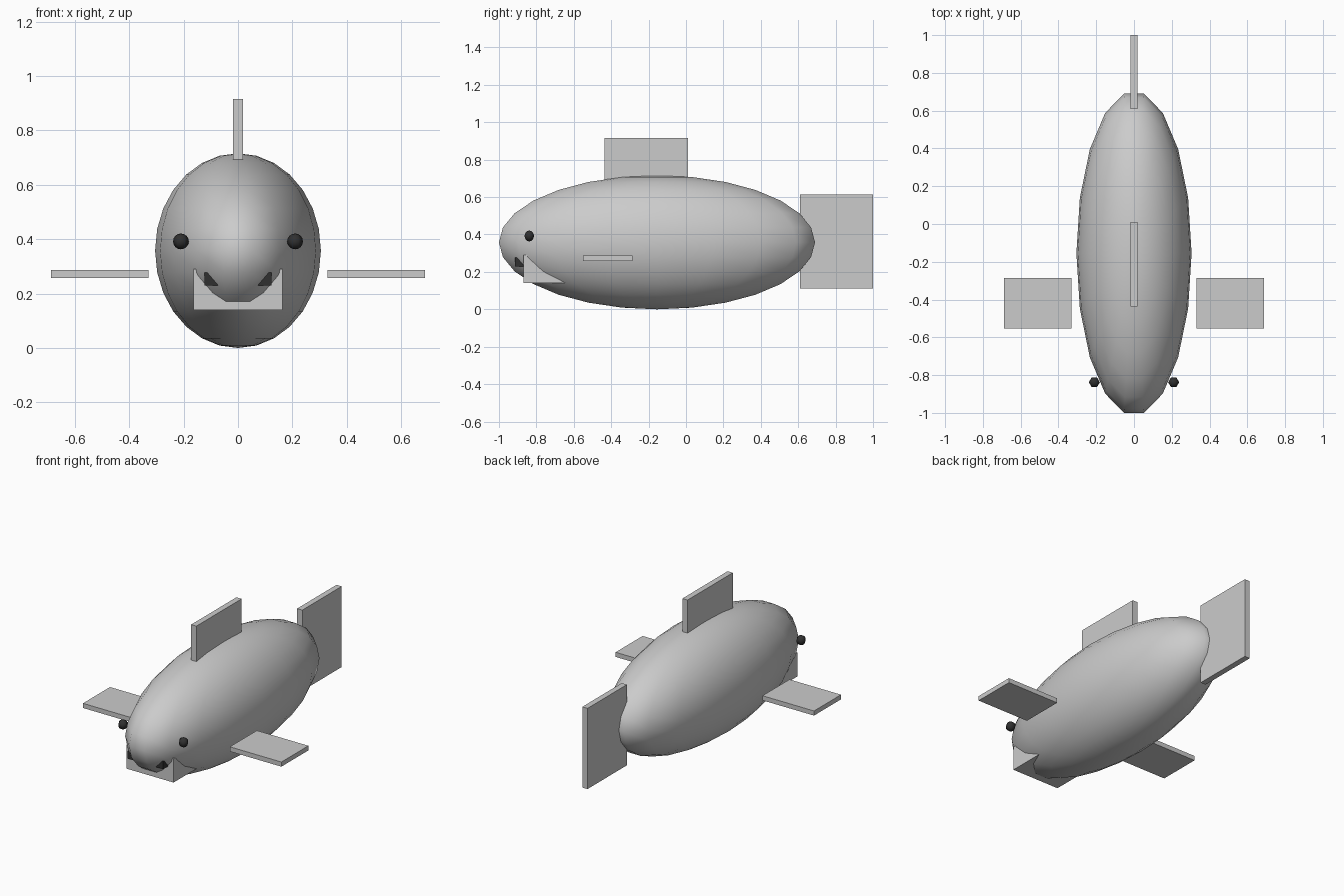
import bpy, bmesh
from math import sin, cos, pi
from mathutils import Matrix

if "Cube" in bpy.data.objects:
    bpy.data.objects.remove(bpy.data.objects["Cube"])


def finish(name, bm, material=None):
    mesh = bpy.data.meshes.new(name)
    bm.to_mesh(mesh)
    bm.free()
    obj = bpy.data.objects.new(name, mesh)
    bpy.context.collection.objects.link(obj)
    if material:
        mesh.materials.append(material)
    return obj


def box(name, lo, hi, material=None):
    bm = bmesh.new()
    size = [b - a for a, b in zip(lo, hi)]
    mid = [(a + b) / 2 for a, b in zip(lo, hi)]
    bmesh.ops.create_cube(bm, size=1, matrix=Matrix.LocRotScale(mid, None, size))
    return finish(name, bm, material)


def ellipsoid(name, centre, radii, segments, rings, material=None):
    # half-circle profile spun about z, first meridian on the x axis
    bm = bmesh.new()
    verts = [bm.verts.new((sin(pi * i / rings), 0, cos(pi * i / rings)))
             for i in range(rings + 1)]
    edges = [bm.edges.new(pair) for pair in zip(verts, verts[1:])]
    bmesh.ops.spin(bm, geom=verts + edges, cent=(0, 0, 0), axis=(0, 0, 1),
                   angle=2 * pi, steps=segments)
    bmesh.ops.remove_doubles(bm, verts=bm.verts, dist=1e-4)
    bmesh.ops.transform(bm, matrix=Matrix.LocRotScale(centre, None, radii), verts=bm.verts)
    bmesh.ops.recalc_face_normals(bm, faces=bm.faces)
    for face in bm.faces:
        face.smooth = True
    return finish(name, bm, material)


dark = bpy.data.materials.new("dark")
dark.diffuse_color = (0.03, 0.03, 0.03, 1)
dark.use_nodes = True
dark.node_tree.nodes["Principled BSDF"].inputs["Base Color"].default_value = dark.diffuse_color

# body
ellipsoid("body", (0, -0.155, 0.358), (0.305, 0.858, 0.358), 18, 14)

# upright fins
box("dorsal_fin", (-0.018, -0.437, 0.66), (0.018, 0.01, 0.915))
box("tail_fin", (-0.018, 0.61, 0.11), (0.018, 1.0, 0.615))

# jaw and dark mouth
box("jaw", (-0.163, -0.87, 0.14), (0.163, -0.6, 0.29))
box("mouth", (-0.123, -0.915, 0.23), (0.123, -0.83, 0.278), dark)

# side fins and eyes on both sides
for side, s in (("left", -1), ("right", 1)):
    x0, x1 = sorted((s * 0.33, s * 0.687))
    box(side + "_fin", (x0, -0.552, 0.258), (x1, -0.285, 0.287))
    ellipsoid(side + "_eye", (s * 0.21, -0.838, 0.392), (0.029,) * 3, 6, 8, dark)
